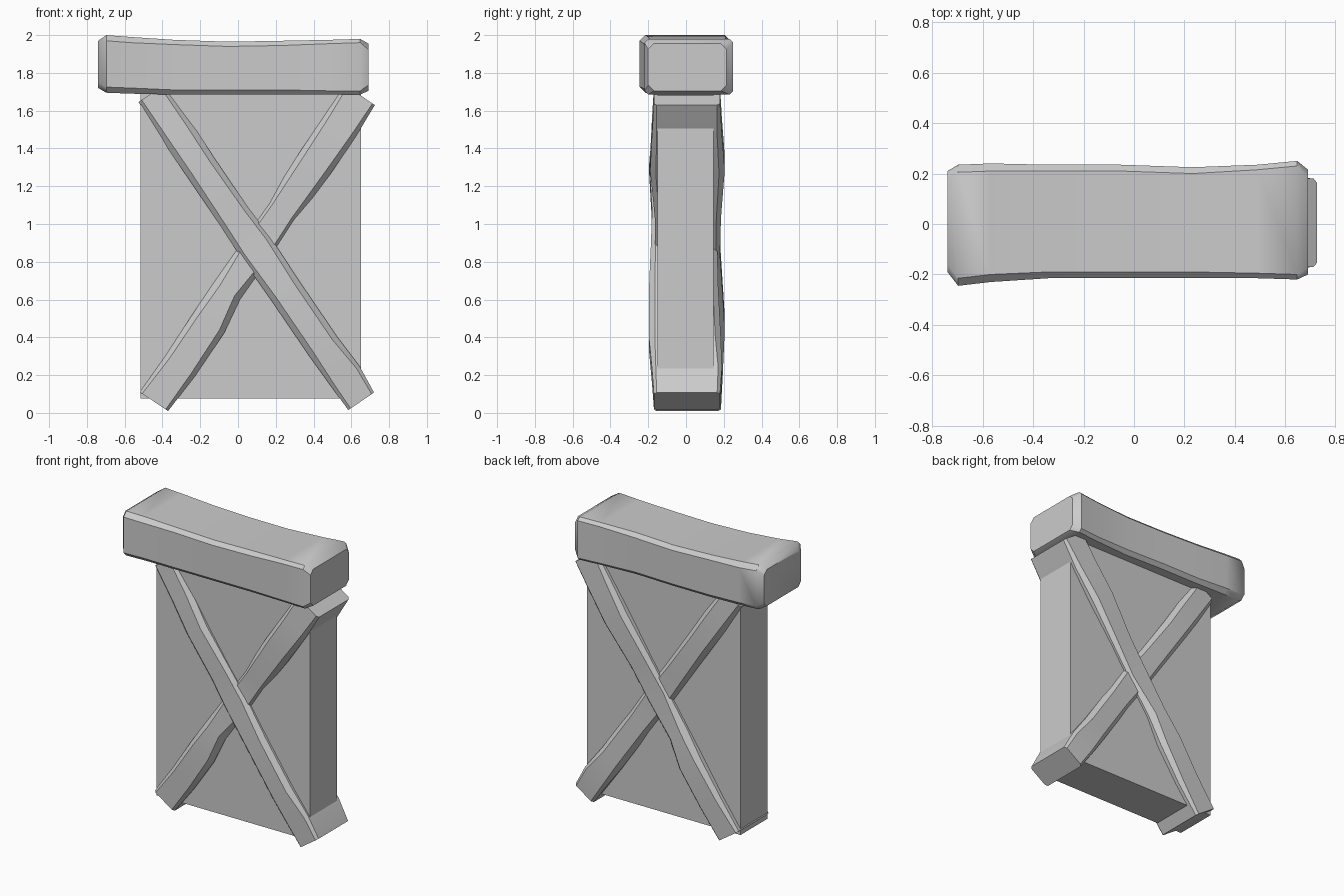
import bpy, math
from mathutils import Vector

cube = bpy.data.objects.get("Cube")
if cube:
    bpy.data.objects.remove(cube, do_unlink=True)

grey = bpy.data.materials.new("plain_grey")
grey.use_nodes = True
color = (0.6, 0.6, 0.6, 1)
grey.diffuse_color = color
grey.node_tree.nodes["Principled BSDF"].inputs["Base Color"].default_value = color


def add_mesh(name, verts, faces, smooth=None):
    mesh = bpy.data.meshes.new(name)
    mesh.from_pydata(verts, [], faces)
    mesh.materials.append(grey)
    obj = bpy.data.objects.new(name, mesh)
    bpy.context.collection.objects.link(obj)
    bpy.ops.object.select_all(action="DESELECT")
    obj.select_set(True)
    bpy.context.view_layer.objects.active = obj
    bpy.ops.object.mode_set(mode="EDIT")
    bpy.ops.mesh.select_all(action="SELECT")
    bpy.ops.mesh.normals_make_consistent(inside=False)
    bpy.ops.object.mode_set(mode="OBJECT")
    if smooth:
        bpy.ops.object.shade_smooth_by_angle(angle=math.radians(smooth))
    return obj


def hewn_beam(name, start, end, stations, smooth=40):
    """Sweep a chamfered rectangle; station = (t, low side, high side, front y, back y, chamfer)."""
    a, b = Vector((start[0], 0, start[1])), Vector((end[0], 0, end[1]))
    along = (b - a).normalized()
    up = Vector((-along.z, 0, along.x))
    verts, faces = [], []
    for t, lo, hi, y0, y1, c in stations:
        ring = [(y0, lo + c), (y0 + c, lo), (y1 - c, lo), (y1, lo + c),
                (y1, hi - c), (y1 - c, hi), (y0 + c, hi), (y0, hi - c)]
        verts += [a.lerp(b, t) + up * h + Vector((0, y, 0)) for y, h in ring]
    n = 8
    for s in range(len(stations) - 1):
        for i in range(n):
            j = (i + 1) % n
            faces.append((s * n + i, s * n + j, (s + 1) * n + j, (s + 1) * n + i))
    last = (len(stations) - 1) * n
    faces += [tuple(range(n)), tuple(range(last, last + n))]
    return add_mesh(name, verts, faces, smooth)


# Flat core panel
x0, x1, y0, y1, z0, z1 = -0.515, 0.65, -0.15, 0.145, 0.075, 1.72
add_mesh("core_panel",
         [(x, y, z) for z in (z0, z1) for x, y in ((x0, y0), (x1, y0), (x1, y1), (x0, y1))],
         [(0, 1, 2, 3), (4, 5, 6, 7)] + [(i, (i + 1) % 4, (i + 1) % 4 + 4, i + 4) for i in range(4)])

# Crossed braces run through the panel and stand proud of both faces
hewn_beam("falling_brace", (-0.46, 1.69), (0.65, 0.06), [
    (0.00, -0.08, 0.08, -0.165, 0.165, 0.02),
    (0.12, -0.09, 0.09, -0.175, 0.175, 0.03),
    (0.24, -0.09, 0.085, -0.195, 0.18, 0.03),
    (0.40, -0.09, 0.085, -0.18, 0.17, 0.025),
    (0.50, -0.095, 0.095, -0.185, 0.165, 0.025),
    (0.64, -0.09, 0.09, -0.195, 0.17, 0.03),
    (0.82, -0.09, 0.09, -0.195, 0.185, 0.03),
    (0.92, -0.085, 0.10, -0.18, 0.19, 0.02),
    (1.00, -0.08, 0.085, -0.17, 0.18, 0.015)])
hewn_beam("rising_brace", (-0.445, 0.06), (0.65, 1.68), [
    (0.00, -0.09, 0.09, -0.17, 0.185, 0.015),
    (0.12, -0.105, 0.085, -0.18, 0.195, 0.025),
    (0.26, -0.105, 0.09, -0.19, 0.205, 0.03),
    (0.36, -0.075, 0.09, -0.185, 0.195, 0.035),
    (0.50, -0.085, 0.09, -0.165, 0.18, 0.02),
    (0.62, -0.085, 0.09, -0.165, 0.185, 0.025),
    (0.78, -0.10, 0.10, -0.19, 0.205, 0.03),
    (0.90, -0.10, 0.10, -0.18, 0.19, 0.025),
    (1.00, -0.09, 0.10, -0.17, 0.18, 0.015)])

# Worn top block, slightly sagging with a fuller left-hand end
hewn_beam("top_block", (-0.74, 1.83), (0.69, 1.83), [
    (0.00, -0.11, 0.14, -0.19, 0.21, 0.03),
    (0.03, -0.135, 0.17, -0.245, 0.235, 0.03),
    (0.12, -0.14, 0.16, -0.23, 0.24, 0.03),
    (0.28, -0.145, 0.145, -0.215, 0.235, 0.025),
    (0.48, -0.145, 0.135, -0.215, 0.235, 0.025),
    (0.68, -0.145, 0.14, -0.215, 0.225, 0.025),
    (0.86, -0.145, 0.145, -0.215, 0.235, 0.02),
    (0.97, -0.145, 0.15, -0.22, 0.25, 0.02),
    (1.00, -0.125, 0.125, -0.2, 0.215, 0.03)])
